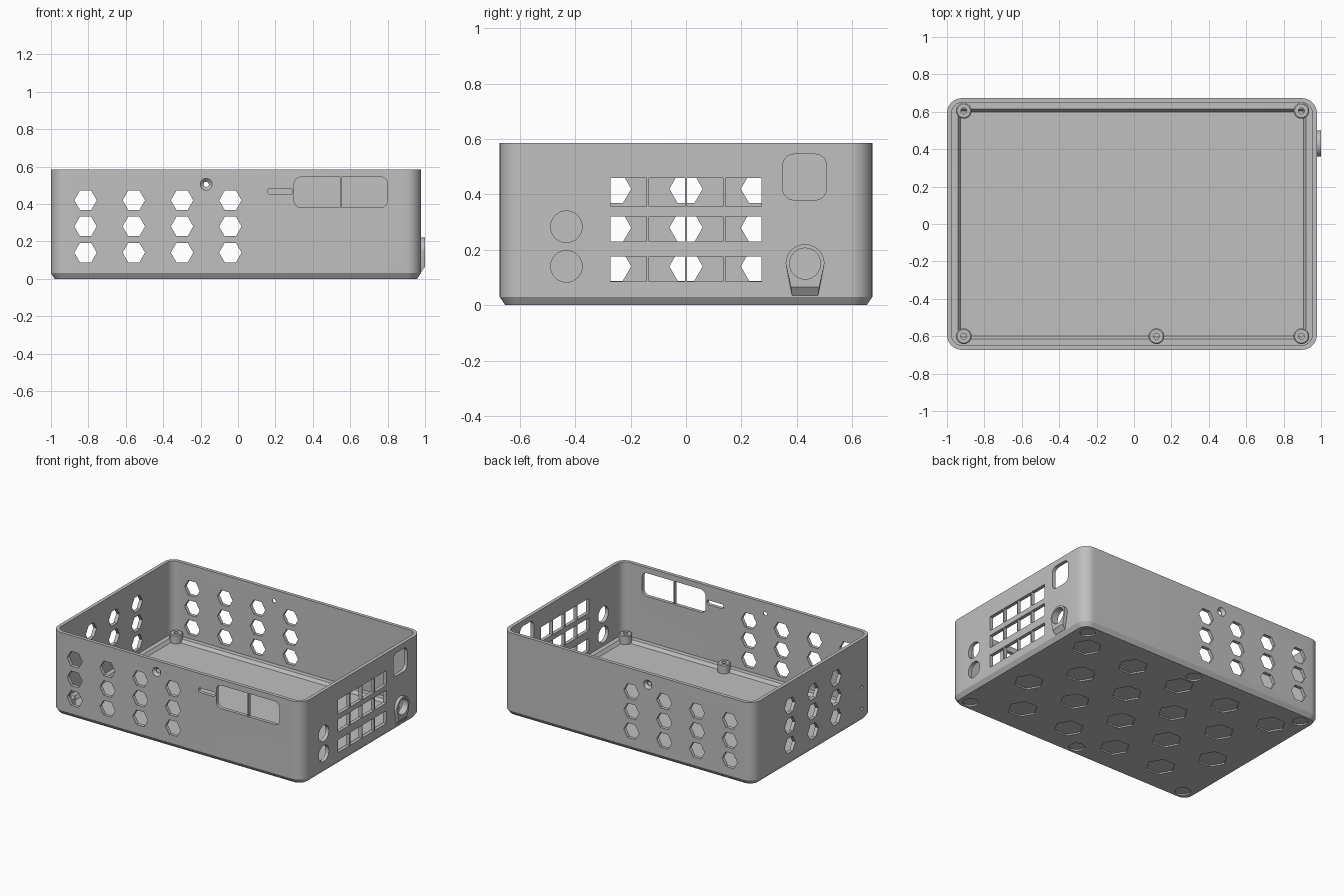
import bpy, bmesh
from math import cos, sin, pi, radians

if "Cube" in bpy.data.objects:
    bpy.data.objects.remove(bpy.data.objects["Cube"], do_unlink=True)

grey = bpy.data.materials.new("mid grey plastic")
grey.use_nodes = True
GREY = (0.53, 0.53, 0.53, 1)
grey.diffuse_color = GREY
grey.node_tree.nodes["Principled BSDF"].inputs["Base Color"].default_value = GREY

X0, X1, Y, TOP = -1.0, 0.978, 0.673, 0.585   # case extents
WALL = 0.025


def add_loft(bm, rings):
    """Skin a stack of equal-length rings and cap both ends."""
    vs = [[bm.verts.new(p) for p in r] for r in rings]
    n = len(vs[0])
    for a, b in zip(vs, vs[1:]):
        for i in range(n):
            j = (i + 1) % n
            bm.faces.new((a[i], a[j], b[j], b[i]))
    bm.faces.new(vs[0][::-1])
    bm.faces.new(vs[-1])


def make(name, lofts):
    bm = bmesh.new()
    for rings in lofts:
        add_loft(bm, rings)
    bmesh.ops.recalc_face_normals(bm, faces=bm.faces)
    me = bpy.data.meshes.new(name)
    bm.to_mesh(me)
    bm.free()
    me.materials.append(grey)
    ob = bpy.data.objects.new(name, me)
    bpy.context.collection.objects.link(ob)
    return ob


def poly(u, v, r, n):
    return [(u + r * cos(2 * pi * i / n), v + r * sin(2 * pi * i / n)) for i in range(n)]


def rounded(u0, u1, v0, v1, r, seg=8):
    """Rounded rectangle outline."""
    centres = ((u1 - r, v1 - r), (u0 + r, v1 - r), (u0 + r, v0 + r), (u1 - r, v0 + r))
    return [(cu + r * cos(pi / 2 * (k + i / seg)), cv + r * sin(pi / 2 * (k + i / seg)))
            for k, (cu, cv) in enumerate(centres) for i in range(seg + 1)]


def rect(u0, u1, v0, v1):
    return [(u0, v0), (u1, v0), (u1, v1), (u0, v1)]


def place(pts, axis, d):
    if axis == "x":
        return [(d, u, v) for u, v in pts]
    if axis == "y":
        return [(u, d, v) for u, v in pts]
    return [(u, v, d) for u, v in pts]


def prism(pts, axis, a, b):
    return [place(pts, axis, a), place(pts, axis, b)]


def boolean(ob, tool, op):
    """Apply a boolean with the first solver that really adds faces."""
    mod = ob.modifiers.new("cut", "BOOLEAN")
    mod.operation, mod.object = op, tool
    tool.hide_render = True
    for solver in ("MANIFOLD", "EXACT", "FLOAT"):
        mod.solver = solver
        bpy.context.view_layer.update()
        done = ob.evaluated_get(bpy.context.evaluated_depsgraph_get())
        if len(done.data.polygons) > len(ob.data.polygons):
            result = bpy.data.meshes.new_from_object(done)
            result.name = ob.name
            ob.modifiers.remove(mod)
            ob.data = result
            break
    else:
        ob.modifiers.remove(mod)
    bpy.data.objects.remove(tool, do_unlink=True)


def smooth(ob):
    bpy.ops.object.select_all(action="DESELECT")
    ob.select_set(True)
    bpy.context.view_layer.objects.active = ob
    bpy.ops.object.shade_smooth_by_angle(angle=radians(30))


# Open case: chamfered base, thin walls, ledge and sloped step to the floor
def section(inset, z):
    r = max(0.08 - inset, 0.015)
    return place(rounded(X0 + inset, X1 - inset, -Y + inset, Y - inset, r), "z", z)


case = make("case_shell", [[section(i, z) for i, z in (
    (0.02, 0), (0, 0.03), (0, TOP), (WALL, TOP), (WALL, 0.06), (0.058, 0.06), (0.073, 0.038))]])

# Teardrop boss around the power socket
JY, JZ = 0.43, 0.15
arch = [(JY + 0.07 * cos(pi * i / 20), JZ + 0.07 * sin(pi * i / 20)) for i in range(21)]
base = [(JY - 0.047, 0.035), (JY + 0.047, 0.035)]
slope = [(JY - 0.051, 0.065), (JY + 0.051, 0.065)]
boss = make("socket_boss", [[place(arch + base, "x", 0.96),
                             place(arch + base, "x", X1 + 0.001),
                             place(arch + slope, "x", 1.0)]])
boolean(case, boss, "UNION")

front_back, left_side, right_side, under = [], [], [], []
for z in (0.14, 0.28, 0.42):
    # Hexagon vents through front, back and right walls
    for wall in (-1, 1):
        for i in range(4):
            front_back.append(prism(poly(-0.815 + 0.258 * i, z, 0.06, 6), "y", wall * 0.6, wall * 0.8))
    for i in (-1, 0, 1):
        right_side.append(prism(poly(0.258 * i, z, 0.06, 6), "x", -1.1, -0.9))
# Barred port openings in the left wall
for z0, z1 in ((0.085, 0.175), (0.23, 0.32), (0.357, 0.46)):
    for i in range(4):
        y = -0.276 + 0.138 * i
        left_side.append(prism(rect(y + 0.004, y + 0.134, z0, z1), "x", 0.9, 1.1))
# Round holes, square switch opening and socket hole
for z in (0.14, 0.283):
    left_side.append(prism(poly(-0.432, z, 0.057, 32), "x", 0.9, 1.1))
left_side.append(prism(rounded(0.35, 0.507, 0.38, 0.545, 0.04), "x", 0.9, 1.1))
left_side.append(prism(poly(JY, JZ, 0.056, 32), "x", 0.9, 1.1))
# Front display window in two halves, and slot
window = rounded(0.3, 0.8, 0.38, 0.545, 0.04)
middle = [(0.546, 0.545), (0.546, 0.38)], [(0.554, 0.38), (0.554, 0.545)]
front_back.append(prism(middle[0][::-1] + [p for p in window if p[0] < 0.5], "y", -0.8, -0.6))
right_half = [p for p in window if p[0] > 0.5]
right_half = [p for p in right_half if p[1] < 0.46] + [p for p in right_half if p[1] > 0.46]
front_back.append(prism(middle[1][::-1] + right_half, "y", -0.8, -0.6))
front_back.append(prism(rounded(0.16, 0.29, 0.45, 0.482, 0.012), "y", -0.8, -0.6))
# Countersunk screw holes in front and back
for s in (-1, 1):
    front_back.append([place(poly(-0.17, 0.505, r, 24), "y", s * d) for r, d in (
        (0.032, Y + 0.02), (0.032, Y - 0.001), (0.014, Y - 0.018), (0.014, 0.6))])
# Pin holes in the right wall
for z in (0.09, 0.24):
    right_side.append(prism(poly(-0.55, z, 0.012, 16), "x", -1.1, -0.9))
# Shallow hexagon pockets and round foot recesses underneath
for row in range(4):
    count = 5 - row % 2
    for i in range(count):
        x = -0.011 + 0.385 * (i - (count - 1) / 2)
        under.append(prism(poly(x, 0.435 - 0.29 * row, 0.097, 6), "z", -0.1, 0.01))
for x in (-0.9, -0.011, 0.878):
    for y in (-0.585, 0.585):
        under.append(prism(poly(x, y, 0.05, 32), "z", -0.1, 0.01))

for cuts in (front_back, left_side, right_side, under):
    boolean(case, make("opening_cutter", cuts), "DIFFERENCE")
smooth(case)

# Screw posts on the floor
for i, (x, y) in enumerate(((-0.91, 0.605), (0.895, 0.605), (-0.91, -0.6), (0.895, -0.6), (0.12, -0.6))):
    post = make(f"screw_post_{i + 1}", [[place(poly(x, y, r, 32), "z", z) for r, z in (
        (0.042, 0.03), (0.042, 0.095), (0.036, 0.1), (0.016, 0.1), (0.016, 0.045))]])
    smooth(post)
